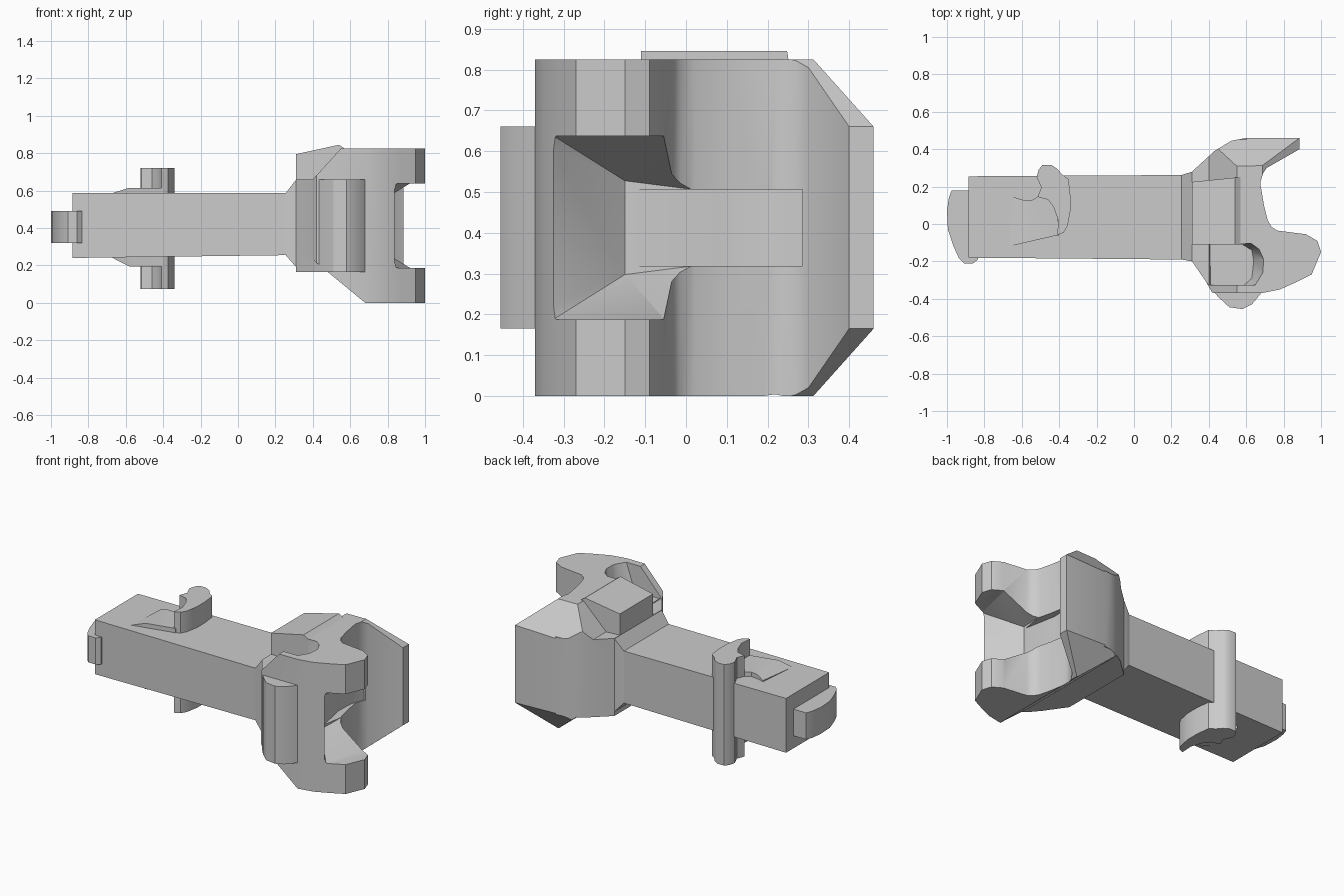
import bpy, bmesh
from mathutils import Vector

H = 0.825  # head height; head is symmetric about H / 2


def finish(name, bm, smooth=True):
    bmesh.ops.recalc_face_normals(bm, faces=bm.faces[:])
    me = bpy.data.meshes.new(name)
    bm.to_mesh(me)
    bm.free()
    ob = bpy.data.objects.new(name, me)
    bpy.context.collection.objects.link(ob)
    return ob


def prism(name, pts, z0, z1, planes=()):
    """Extrude a plan outline, then trim by planes (three points each)."""
    bm = bmesh.new()
    f = bm.faces.new([bm.verts.new((x, y, z0)) for x, y in pts])
    top = bmesh.ops.extrude_face_region(bm, geom=[f])['geom']
    bmesh.ops.translate(bm, vec=(0, 0, z1 - z0),
                        verts=[v for v in top if isinstance(v, bmesh.types.BMVert)])
    bmesh.ops.recalc_face_normals(bm, faces=bm.faces[:])
    for tri in planes:
        a, b, c = map(Vector, tri)
        n = (b - a).cross(c - a).normalized()
        if n.z * (a.z - (z0 + z1) / 2) < 0:
            n = -n
        bmesh.ops.bisect_plane(bm, geom=bm.verts[:] + bm.edges[:] + bm.faces[:],
                               plane_co=a, plane_no=n, clear_outer=True, dist=1e-5)
        bmesh.ops.holes_fill(bm, edges=[e for e in bm.edges if e.is_boundary])
    return finish(name, bm)


def hull(name, pts):
    bm = bmesh.new()
    for p in pts:
        bm.verts.new(p)
    r = bmesh.ops.convex_hull(bm, input=bm.verts[:])
    loose = [v for v in bm.verts if not v.link_faces]
    bmesh.ops.delete(bm, geom=loose, context='VERTS')
    bmesh.ops.dissolve_limit(bm, angle_limit=0.01, verts=bm.verts[:], edges=bm.edges[:])
    return finish(name, bm)


def boolean(ob, other, op):
    m = ob.modifiers.new(op, 'BOOLEAN')
    m.operation, m.solver, m.object = op, 'EXACT', other
    bpy.context.view_layer.objects.active = ob
    bpy.ops.object.modifier_apply(modifier=m.name)
    bpy.data.objects.remove(other)


def both(*tris):
    """Each trimming plane plus its mirror image below mid height."""
    return [t for tri in tris for t in (tri, [(x, y, H - z) for x, y, z in tri])]


# Shank, with a flared neck into the head
def section(x, y0, y1, z0, z1):
    return [(x, y, z) for y in (y0, y1) for z in (z0, z1)]

hull("shank", section(-0.885, -0.18, 0.255, 0.24, 0.587) + section(0.26, -0.19, 0.262, 0.255, 0.587))
hull("neck", section(0.255, -0.19, 0.262, 0.255, 0.587) + section(0.312, -0.2, 0.28, 0.19, 0.66)
     + section(0.36, -0.2, 0.28, 0.165, 0.66))

# Tail key
prism("tail_key", [(-0.83, 0.18), (-0.975, 0.18), (-0.99, 0.14), (-1, 0.07), (-0.995, -0.03),
                   (-0.965, -0.12), (-0.935, -0.185), (-0.91, -0.21), (-0.86, -0.21),
                   (-0.835, -0.19)], 0.32, 0.49)

# Hooked cross pin and its low seat plate
prism("cross_pin", [(-0.49, 0.315), (-0.44, 0.315), (-0.41, 0.295), (-0.385, 0.265), (-0.35, 0.24),
                    (-0.34, 0.15), (-0.34, 0.07), (-0.355, -0.01), (-0.375, -0.045), (-0.41, -0.06),
                    (-0.405, 0.02), (-0.43, 0.09), (-0.46, 0.13), (-0.515, 0.145), (-0.495, 0.195),
                    (-0.52, 0.25), (-0.51, 0.29)], 0.075, 0.72)
prism("pin_seat", [(-0.645, 0.145), (-0.6, 0.13), (-0.55, 0.125), (-0.515, 0.145), (-0.42, 0.14),
                   (-0.40, -0.06), (-0.43, -0.065), (-0.67, -0.12)], H - 0.615 - 0.015, 0.615,
      [((-0.67, 0, 0.587), (-0.67, 1, 0.587), (-0.58, 0, 0.616)),
       ((-0.67, 0, 0.24), (-0.67, 1, 0.24), (-0.58, 0, 0.194))])

# Head core with the side bulge
head = prism("coupler_head", [(0.31, -0.2), (0.31, 0.28), (0.43, 0.39), (0.52, 0.445), (0.6, 0.46),
                              (0.65, 0.2), (0.65, -0.3), (0.68, -0.37), (0.63, -0.43), (0.58, -0.455),
                              (0.51, -0.445), (0.45, -0.39), (0.4, -0.33)], 0.165, 0.66)
back = [((0.40, 0, 0.66), (0.40, 1, 0.66), (0.55, 0, H)),
        ((0.48, 0, 0.165), (0.48, 1, 0.165), (0.68, 0, 0))]

# Guard arm with sloped tip and outer shoulder
arm = prism("guard_arm", [(0.31, 0.1), (0.31, 0.28), (0.43, 0.39), (0.52, 0.445), (0.6, 0.46),
                          (0.885, 0.46), (0.885, 0.40), (0.71, 0.3), (0.69, 0.27), (0.675, 0.22),
                          (0.695, 0.1)], 0, H,
            back + both(((0.885, 0, 0.66), (0.885, 1, 0.66), (0.71, 0, 0.805)),
                        ((0.885, 0.46, 0.66), (0.5, 0.45, 0.66), (0.70, 0.33, 0.805))))

# Knuckle side with rounded nose
knuckle = prism("knuckle", [(0.31, 0.21), (0.675, 0.22), (0.695, 0.1), (0.715, 0.02), (0.735, -0.015),
                            (0.765, -0.035), (0.92, -0.055), (0.98, -0.09), (1, -0.15), (0.95, -0.27),
                            (0.87, -0.31), (0.78, -0.35), (0.68, -0.37), (0.42, -0.37), (0.38, -0.3),
                            (0.31, -0.2)], 0, H, back)

# Sloped top block
lock_block = hull("lock_block", [(x, y, z) for x, z in
                                 [(0.31, 0.6), (0.31, 0.795), (0.54, 0.845), (0.57, H), (0.57, 0.6)]
                                 for y in (-0.11, 0.225 + 0.1 * (x - 0.31))])

# Jaw slot, face channel and top pocket cutters
slot = hull("slot_cutter", [(x, y, H / 2 + s * h) for s in (-1, 1) for x, y, h in
                            [(0.85, -0.325, 0.225), (0.69, -0.15, 0.115), (0.72, 0.015, 0.094),
                             (0.92, -0.05, 0.225), (1.05, 0, 0.225), (1.05, -0.4, 0.225),
                             (0.9, -0.4, 0.225)]])
channel = prism("channel_cutter", [(0.70, -0.15), (0.655, 0.08), (0.66, 0.2), (0.69, 0.285),
                                   (0.75, 0.285), (0.8, 0), (0.8, -0.15)], 0.319, 0.506)
pocket = hull("pocket_cutter",
              [(x, y, 0.655) for x, y in [(0.405, -0.11), (0.58, -0.11), (0.63, -0.14), (0.64, -0.2),
                                          (0.63, -0.29), (0.59, -0.325), (0.41, -0.325)]]
              + [(x, y, 0.83) for x, y in [(0.3, -0.11), (0.63, -0.105), (0.67, -0.135), (0.695, -0.19),
                                           (0.69, -0.26), (0.65, -0.325), (0.3, -0.325)]])
for part in (arm, knuckle):
    boolean(head, part, 'UNION')
for cutter in (slot, channel, pocket):
    boolean(head, cutter, 'DIFFERENCE')

# Smooth the rounded walls, keep hard edges
bpy.ops.object.select_all(action='DESELECT')
for ob in bpy.data.objects:
    ob.select_set(True)
bpy.context.view_layer.objects.active = head
bpy.ops.object.shade_smooth_by_angle(angle=0.6)
